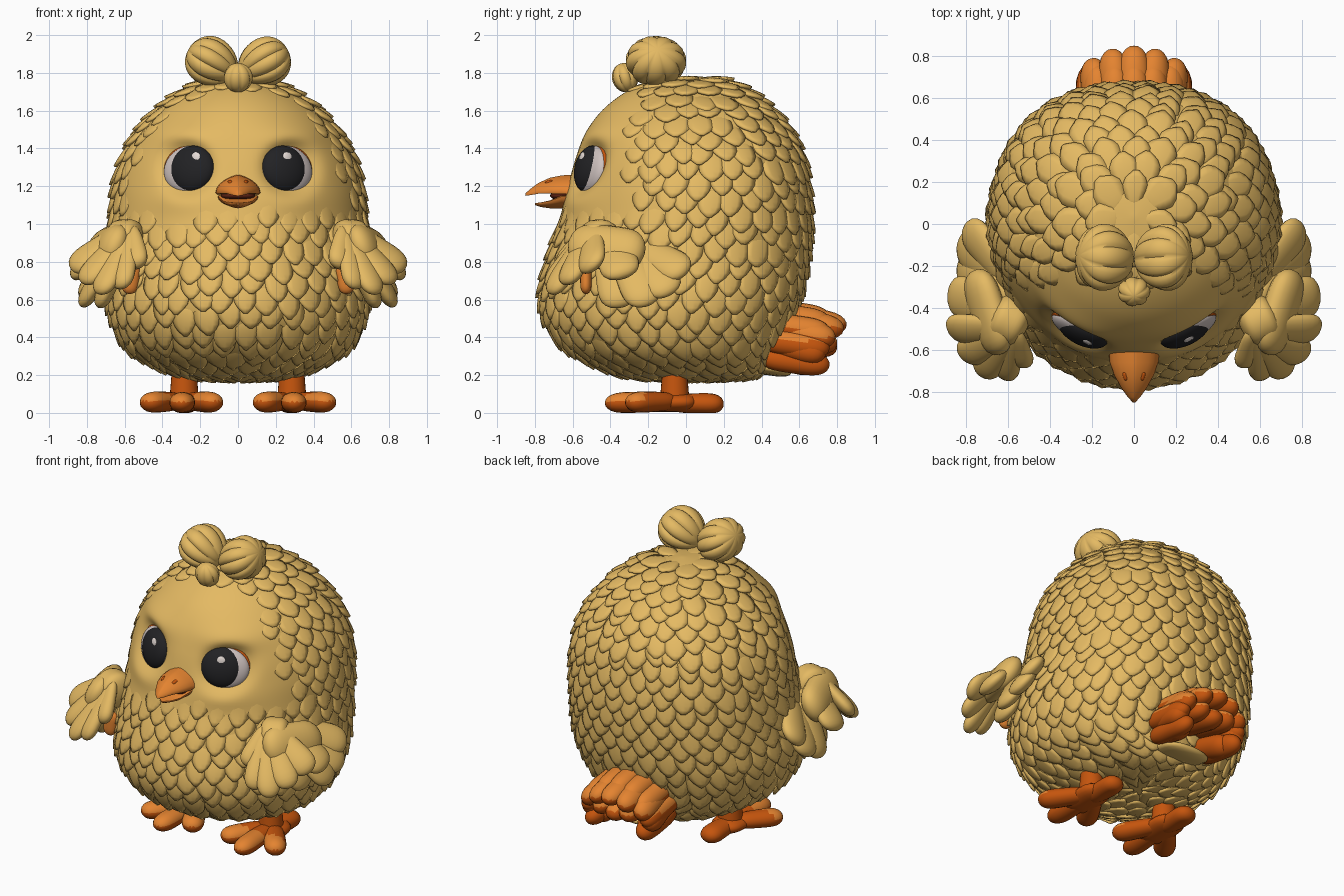
import bpy, bmesh, math, random
from mathutils import Vector, Matrix

if "Cube" in bpy.data.objects:
    bpy.data.objects.remove(bpy.data.objects["Cube"])
random.seed(4)


def material(name, rgb):
    m = bpy.data.materials.new(name)
    m.diffuse_color = (*rgb, 1)
    m.use_nodes = True
    m.node_tree.nodes["Principled BSDF"].inputs["Base Color"].default_value = m.diffuse_color
    return m


YELLOW = material("down_yellow", (0.78, 0.49, 0.125))
ORANGE = material("light_orange", (0.78, 0.23, 0.03))
DEEP = material("deep_orange", (0.56, 0.09, 0.004))
BLACK = material("pupil_black", (0.016, 0.016, 0.018))
WHITE = material("eye_white", (0.62, 0.54, 0.52))
GLINT = material("glint_white", (0.80, 0.72, 0.68))
DARK = material("mouth_dark", (0.10, 0.015, 0.006))


def finish(name, bm, mats, mirror=False, rule=None, angle=50):
    bmesh.ops.recalc_face_normals(bm, faces=bm.faces)
    bm.normal_update()
    for f in bm.faces:
        f.smooth = True
        if rule:
            f.material_index = rule(f)
    me = bpy.data.meshes.new(name)
    bm.to_mesh(me)
    bm.free()
    ob = bpy.data.objects.new(name, me)
    bpy.context.collection.objects.link(ob)
    for m in mats:
        me.materials.append(m)
    if mirror:
        ob.modifiers.new("mirror", 'MIRROR').use_mirror_merge = False
    bpy.context.view_layer.objects.active = ob
    ob.select_set(True)
    bpy.ops.object.shade_smooth_by_angle(angle=math.radians(angle))
    ob.select_set(False)
    return ob


def blob(bm, a, b, w, d, flat, ribs=0, depth=0.12, taper=0.0):
    """Blunt or ribbed ellipsoid from a to b, half width w, half thickness d along flat."""
    a, b = Vector(a), Vector(b)
    az = (b - a).normalized()
    ax = Vector(flat).cross(az).normalized()
    ay = az.cross(ax)
    seg = max(18, ribs * 8)
    made = bmesh.ops.create_uvsphere(bm, u_segments=seg, v_segments=16, radius=1)
    for v in made["verts"]:
        f = 1 + taper * v.co.z
        if ribs:
            f *= 1 - depth + depth * abs(math.cos(math.atan2(v.co.y, v.co.x) * ribs / 2)) ** 0.6
        else:
            f *= math.sqrt(1 + v.co.z ** 2)
        v.co = (a + b) / 2 + ax * v.co.x * w * f + ay * v.co.y * d * f + az * v.co.z * (b - a).length / 2


# ---------- body surface: height, half width, front y, back y ----------
KEYS = [(1.785, 0, 0.03, 0.03), (1.768, .13, -.12, .17), (1.72, .265, -.28, .31),
        (1.62, .415, -.425, .45), (1.50, .525, -.52, .55), (1.36, .61, -.58, .62),
        (1.20, .655, -.625, .65), (1.02, .67, -.67, .66), (.82, .68, -.735, .645),
        (.62, .69, -.77, .605), (.46, .655, -.735, .54), (.32, .565, -.615, .47),
        (.225, .40, -.43, .42), (.185, .25, -.26, .33), (.175, 0, .05, .05)]
LAST = len(KEYS) - 1


def section(t):
    t = min(max(t, 0), LAST)
    i = min(int(t), LAST - 1)
    u = t - i
    p = [KEYS[min(max(k, 0), LAST)] for k in (i - 1, i, i + 1, i + 2)]
    return [0.5 * (2 * q1 + (q2 - q0) * u + (2 * q0 - 5 * q1 + 4 * q2 - q3) * u * u
                   + (3 * q1 - q0 - 3 * q2 + q3) * u ** 3) for q0, q1, q2, q3 in zip(*p)]


def surface(th, t):
    z, a, yf, yb = section(t)
    c, q = math.cos(th), math.sin(th)
    if q > 0:  # fuller back corners
        full = 1 + 0.045 * math.sin(2 * th) ** 2
        c, q = c * full, q * full
    x, y = a * c, (yf + yb) / 2 + (yb - yf) / 2 * q
    if y < -0.2:  # eye sockets, brows and cheeks
        dx = abs(x) - 0.28
        k = -0.062 * math.exp(-((dx * dx + (z - 1.295) ** 2) / 0.0185) ** 2)
        k += 0.026 * math.exp(-(dx * dx) / 0.03 - (z - 1.47) ** 2 / 0.006)
        k += 0.014 * math.exp(-(dx * dx) / 0.03 - (z - 1.12) ** 2 / 0.005)
        x, y = x + k * c, y + k * q
    return Vector((x, y, z))


def raised(th, t, h):
    e = 0.01
    du = surface(th + e, t) - surface(th - e, t)
    dt = surface(th, min(t + e, LAST)) - surface(th, max(t - e, 0))
    return surface(th, t) + dt.cross(du).normalized() * h


bm = bmesh.new()
N, M = 160, 130
rings = [[bm.verts.new(surface(2 * math.pi * i / N, LAST * j / M)) for i in range(N)]
         for j in range(1, M)]
for r0, r1 in zip(rings, rings[1:]):
    for i in range(N):
        bm.faces.new((r0[i], r0[(i + 1) % N], r1[(i + 1) % N], r1[i]))
bm.faces.new(rings[0])
bm.faces.new(rings[-1])
blob(bm, (0, .28, .26), (0, .56, .215), .17, .035, (0, 0, 1))  # skirt under the tail
finish("body", bm, [YELLOW], angle=80)

# ---------- overlapping body feathers ----------
lengths = [0.0]  # arc length along the profile
STEPS = 280
for k in range(STEPS):
    p, q = section(LAST * k / STEPS), section(LAST * (k + 1) / STEPS)
    lengths.append(lengths[-1] + math.hypot(q[0] - p[0], q[1] - p[1]))


def at_length(s):
    for k in range(STEPS):
        if lengths[k + 1] >= s:
            return LAST * (k + (s - lengths[k]) / max(lengths[k + 1] - lengths[k], 1e-6)) / STEPS
    return LAST


bm = bmesh.new()
s, row = 0.06, 0
while s < lengths[-1] - 0.2:
    mid = section(at_length(s + 0.09))
    count = max(8, round(2 * math.pi * mid[1] / 0.118))
    for n in range(count):
        th0 = 2 * math.pi * (n + 0.5 * (row % 2)) / count + random.uniform(-.7, .7) / count
        s0 = s + random.uniform(-0.025, 0.025)
        tip = surface(th0, at_length(s0 + 0.16))
        # distance outside the smooth face; feathers fade in from its edge
        edge = max((0.98 - tip.z) / 0.3, (tip.y + 0.30) / 0.25) + random.uniform(-.15, .15)
        if edge < 0:
            continue
        lift = min(1, 0.45 + 0.55 * edge) * (0.75 if tip.z < 0.3 else 1)
        half = math.pi / count * 1.12 * random.uniform(.95, 1.15)
        lean = random.uniform(-.25, .25) * half
        grid = []
        for j in range(7):
            v = j / 6
            wide = 0.95 if v < 0.45 else 0.95 * max(0.14, 1 - ((v - 0.45) / 0.55) ** 2.8)
            t = at_length(s0 + 0.16 * v)
            grid.append([bm.verts.new(raised(th0 + lean * v + half * wide * u, t,
                                             -0.020 + 0.036 * lift * v ** .8 + 0.007 * (1 - u * u)))
                         for u in (-1, -.5, 0, .5, 1)])
        for g0, g1 in zip(grid, grid[1:]):
            for i in range(4):
                bm.faces.new((g0[i], g1[i], g1[i + 1], g0[i + 1]))
    s += 0.088
    row += 1
feathers = finish("body_feathers", bm, [YELLOW])
solid = feathers.modifiers.new("thickness", 'SOLIDIFY')
solid.thickness, solid.offset = 0.014, 0

# ---------- head tuft ----------
bm = bmesh.new()
for s in (1, -1):
    blob(bm, (s * .012, -.17, 1.785), (s * .262, -.15, 1.925), .132, .16, (0, 1, 0), ribs=9, taper=.12)
blob(bm, (0, -.30, 1.70), (0, -.345, 1.85), .078, .07, (0, 1, 0), ribs=7)
finish("head_tuft", bm, [YELLOW], angle=60)

# ---------- wings ----------
bm = bmesh.new()
blob(bm, (.51, -.50, .91), (.68, -.42, .91), .115, .115, (0, 0, 1))
root = (.57, -.50, .99)
for tip, w in (((.53, -.67, .77), .06), ((.62, -.73, .66), .065), ((.73, -.715, .63), .07),
               ((.82, -.63, .685), .075), ((.885, -.50, .76), .08)):
    blob(bm, root, tip, w, .042, (.5, -.6, .5), taper=.25)
for a, b, w in (((.62, -.42, .95), (.88, -.33, .72), .10), ((.60, -.36, .92), (.83, -.20, .57), .10),
                ((.58, -.30, .90), (.83, -.08, .63), .10), ((.58, -.28, .90), (.80, .00, .74), .09),
                ((.58, -.42, .90), (.74, -.34, .56), .10)):
    blob(bm, a, b, w, .045, (.7, -.1, .5), taper=.2)
blob(bm, (.63, -.62, .90), (.76, -.22, .85), .125, .075, (1, -.3, .5))
finish("wings", bm, [YELLOW], mirror=True)

bm = bmesh.new()
blob(bm, (.555, -.53, .79), (.58, -.53, .63), .045, .03, (0, 1, 0))
finish("wing_lining", bm, [ORANGE], mirror=True)

# ---------- tail fan ----------
bm = bmesh.new()
for x, y, z in ((0, .85, .46), (.105, .835, .44), (.20, .79, .39), (.225, .74, .31),
                (.17, .69, .25), (.10, .80, .36), (0, .80, .34)):
    for s in ((1, -1) if x else (1,)):
        blob(bm, (s * x * .75, .38, z + .08), (s * x, y, z), .072, .062, (s * x, 0, .15), taper=.12)
for x, z in ((0, .53), (.09, .51), (.17, .455), (.205, .37), (.18, .28)):
    for s in ((1, -1) if x else (1,)):
        blob(bm, (s * x, .39, z + .02), (s * x * 1.05, .76, z - .03), .07, .062, (s * x, 0, .15))
finish("tail_feathers", bm, [DEEP, ORANGE],
       rule=lambda f: int(f.normal.z > 0.1 and f.calc_center_median().z > .38))

# ---------- legs and feet ----------
bm = bmesh.new()
bmesh.ops.create_cone(bm, cap_ends=True, segments=24, radius1=.08, radius2=.064, depth=.2,
                      matrix=Matrix.Translation((.285, -.06, .15)))
blob(bm, (.29, -.25, .06), (.29, .06, .065), .105, .05, (0, 0, 1))
for a, b, w in (((.285, -.02, .07), (.30, -.43, .06), .066), ((.27, -.05, .07), (.11, -.33, .063), .066),
                ((.30, -.05, .07), (.495, -.31, .063), .066), ((.285, -.10, .06), (.285, .20, .055), .07)):
    blob(bm, a, b, w, .054, (0, 0, 1), taper=.12)
for v in bm.verts:
    v.co.z = max(v.co.z, .008) - .008
finish("legs_and_feet", bm, [DEEP, ORANGE], mirror=True,
       rule=lambda f: int(f.normal.z > .15 and f.calc_center_median().y < -.22))


# ---------- beak ----------
def jaw(name, rows, upper):
    bm = bmesh.new()
    loops = []
    for y, w, zt, zb in rows:
        loop = []
        for i in range(24):
            c, q = math.cos(math.tau * i / 24), math.sin(math.tau * i / 24)
            z = zb + (zt - zb) * max(q, -.08) if upper else zt + (zt - zb) * min(q, .08)
            loop.append(bm.verts.new((w * c * abs(c) ** .5, y, z)))
        loops.append(loop)
    for l0, l1 in zip(loops, loops[1:]):
        for i in range(24):
            bm.faces.new((l0[i], l0[(i + 1) % 24], l1[(i + 1) % 24], l1[i]))
    bm.faces.new(loops[0])
    bm.faces.new(loops[-1])
    finish(name, bm, [ORANGE])


jaw("upper_beak", ((-.55, .125, 1.265, 1.165), (-.66, .116, 1.257, 1.165), (-.72, .095, 1.245, 1.167),
                   (-.78, .062, 1.218, 1.165), (-.825, .03, 1.185, 1.155), (-.85, .006, 1.162, 1.15)), True)
jaw("lower_beak", ((-.55, .115, 1.15, 1.08), (-.66, .105, 1.145, 1.083), (-.72, .078, 1.122, 1.083),
                   (-.77, .042, 1.112, 1.09), (-.80, .008, 1.11, 1.10)), False)
bm = bmesh.new()
blob(bm, (-.09, -.66, 1.15), (.09, -.66, 1.15), .06, .024, (0, 0, 1))
finish("mouth_inside", bm, [DARK])
bm = bmesh.new()
blob(bm, (.036, -.745, 1.214), (.046, -.705, 1.226), .012, .012, (0, 0, 1))
finish("nostrils", bm, [DEEP], mirror=True)

# ---------- eyes ----------
normal = Vector((.43, -.88, .20)).normalized()
side = Vector((.88, .43, 0)).normalized()
up = normal.cross(side)
centre = Vector((.278, -.548, 1.297)) - normal * .054


def eye_part(name, mat, offset, radii, sides=(1, -1)):
    bm = bmesh.new()
    for s in sides:
        made = bmesh.ops.create_uvsphere(bm, u_segments=40, v_segments=24, radius=1)
        for v in made["verts"]:
            k = [o + r * c for o, r, c in zip(offset, radii, v.co)]
            v.co = centre + side * k[0] + up * k[1] + normal * k[2]
            v.co.x *= s
    finish(name, bm, [mat])


eye_part("eye_rims", DEEP, (.010, .008, -.006), (.146, .130, .030))
eye_part("eyeballs", WHITE, (.002, 0, 0), (.148, .130, .055))
eye_part("pupils", BLACK, (-.014, .004, .004), (.130, .126, .066))
eye_part("right_glint", GLINT, (-.016, .06, .060), (.026, .025, .008), (1,))
eye_part("left_glint", GLINT, (-.056, .06, .056), (.026, .025, .008), (-1,))
